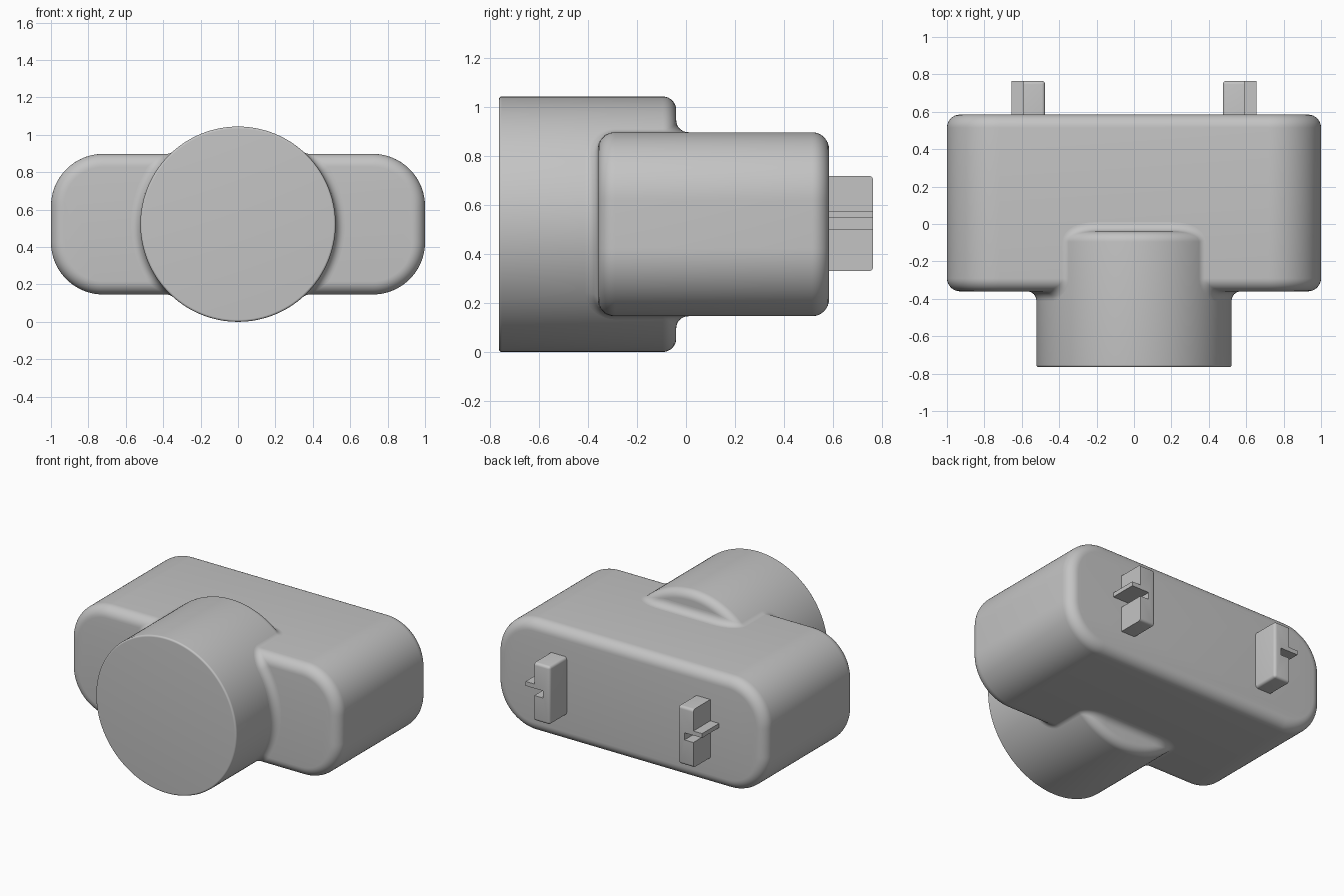
import bpy, bmesh
from math import sin, cos, pi, sqrt, radians
from mathutils import Vector

cube = bpy.data.objects.get("Cube")
if cube:
    bpy.data.objects.remove(cube, do_unlink=True)

grey = bpy.data.materials.new("plain grey")
grey.use_nodes = True
GREY = (0.55, 0.55, 0.55, 1)
grey.diffuse_color = GREY
grey.node_tree.nodes["Principled BSDF"].inputs["Base Color"].default_value = GREY

# Shared sizes
MID = 0.522                      # height of the centre line
RADIUS, HALF_H = 0.522, 0.376    # barrel radius, body half height
FRONT, BACK, END = -0.36, 0.585, 0.765
CAP = -0.04                      # rear cap of the barrel
EDGE, RIM, FILLET = 0.07, 0.055, 0.05


def finish(bm, name, recalc=True):
    bmesh.ops.remove_doubles(bm, verts=bm.verts, dist=1e-5)
    if recalc:
        bmesh.ops.recalc_face_normals(bm, faces=bm.faces)
    for f in bm.faces:
        f.smooth = len(f.verts) <= 4
    mesh = bpy.data.meshes.new(name)
    bm.to_mesh(mesh)
    bm.free()
    mesh.set_sharp_from_angle(angle=radians(35))
    mesh.materials.append(grey)
    obj = bpy.data.objects.new(name, mesh)
    bpy.context.collection.objects.link(obj)
    return obj


def rounded_end(y, r, inward, n=8):
    """Sections (y, inset) for a quarter-round edge, from the cap inward."""
    angles = [i * pi / 2 / n for i in range(n + 1)]
    return [(y + inward * r * (1 - cos(a)), r * (1 - sin(a))) for a in angles]


def rounded_solid(name, w, h, r, y0, r0, y1, r1, n=24):
    """Rounded-rectangle outline lofted along y with rounded end edges."""
    bm = bmesh.new()
    rings = []
    for y, inset in rounded_end(y0, r0, 1) + rounded_end(y1, r1, -1)[::-1]:
        ring = []
        for k, (sx, sz) in enumerate([(1, 1), (-1, 1), (-1, -1), (1, -1)]):
            for i in range(n + 1):
                a = (k + i / n) * pi / 2
                ring.append(bm.verts.new((sx * (w - r) + (r - inset) * cos(a), y,
                                          MID + sz * (h - r) + (r - inset) * sin(a))))
        rings.append(ring)
    for a, b in zip(rings, rings[1:]):
        for i in range(len(a)):
            bm.faces.new((a[i - 1], a[i], b[i], b[i - 1]))
    bm.faces.new(rings[0])
    bm.faces.new(rings[-1])
    return finish(bm, name)


rounded_solid("body", 1, HALF_H, 0.28, FRONT, EDGE, BACK, EDGE)
rounded_solid("barrel", RADIUS, RADIUS, RADIUS, -END, 0.012, CAP, RIM, 36)


def fillet_path(n=14):
    """Rolling-ball centres with the body normal and the barrel normal."""
    path = []
    steps = [i / n for i in range(n + 1)]
    big = RADIUS + FILLET

    def beside(y, z, nb):
        x = sqrt(big * big - z * z)
        path.append((Vector((x, y, z)), Vector(nb), Vector((x, 0, z)) / big))

    # up the front face, over the rounded edge, back along the top
    for t in steps:
        beside(FRONT - FILLET, t * (HALF_H - EDGE), (0, -1, 0))
    for t in steps:
        c, s = cos(t * pi / 2), sin(t * pi / 2)
        beside(FRONT + EDGE - (EDGE + FILLET) * c,
               HALF_H - EDGE + (EDGE + FILLET) * s, (0, -c, s))
    top = HALF_H + FILLET
    up = Vector((0, 0, 1))
    beside(CAP - RIM, top, up)
    # around the rear rim and across the rear cap
    for t in steps:
        c, s = cos(t * pi / 2), sin(t * pi / 2)
        rho = RADIUS - RIM + (RIM + FILLET) * c
        x = sqrt(rho * rho - top * top)
        path.append((Vector((x, CAP - RIM + (RIM + FILLET) * s, top)), up,
                     Vector((x * c / rho, s, top * c / rho))))
    path.append((Vector((0, CAP + FILLET, top)), up, Vector((0, 1, 0))))
    return path


# Concave blend between body and barrel, mirrored to all four quarters
bm = bmesh.new()
ARC = 8
for sx in (1, -1):
    for sz in (1, -1):
        rows = []
        for c, nb, nc in fillet_path():
            pts = [c - FILLET * nb.slerp(nc, i / ARC) for i in range(ARC + 1)]
            rows.append((Vector((sx * c.x, c.y, MID + sz * c.z)),
                         [bm.verts.new((sx * p.x, p.y, MID + sz * p.z)) for p in pts]))
        for (ca, a), (cb, b) in zip(rows, rows[1:]):
            for i in range(ARC):
                f = bm.faces.new((a[i], a[i + 1], b[i + 1], b[i]))
                f.normal_update()
                if f.normal.dot((ca + cb) / 2 - f.calc_center_median()) < 0:
                    f.normal_flip()
finish(bm, "blend_fillet", recalc=False)

# Rear pins: slotted blade with an outward fin
INNER, OUTER = 0.475, 0.59
LOW, HIGH = 0.33, 0.72
PIN = [(INNER, LOW), (OUTER, LOW), (OUTER, 0.50), (0.525, 0.50), (0.525, 0.548),
       (0.655, 0.548), (0.655, 0.577), (OUTER, 0.577), (OUTER, HIGH), (INNER, HIGH)]
for side, name in ((1, "left_pin"), (-1, "right_pin")):
    bm = bmesh.new()
    base = bm.faces.new([bm.verts.new((side * x, BACK - 0.03, z)) for x, z in PIN])
    ext = bmesh.ops.extrude_face_region(bm, geom=[base])
    tip = [v for v in ext["geom"] if isinstance(v, bmesh.types.BMVert)]
    bmesh.ops.translate(bm, verts=tip, vec=(0, END - BACK + 0.03, 0))
    bmesh.ops.recalc_face_normals(bm, faces=bm.faces)

    def rounded(e):
        a, b = (v.co for v in e.verts)
        inner = all(abs(abs(p.x) - INNER) < 1e-4 for p in (a, b))
        at_tip = min(a.y, b.y) > END - 1e-4
        ends = abs(a.z - b.z) < 1e-4 and (abs(a.z - LOW) < 1e-4 or abs(a.z - HIGH) < 1e-4)
        return (inner and max(a.y, b.y) > BACK) or (at_tip and ends)

    bmesh.ops.bevel(bm, geom=[e for e in bm.edges if rounded(e)], offset=0.018,
                    segments=4, profile=0.5, affect='EDGES')
    finish(bm, name)
